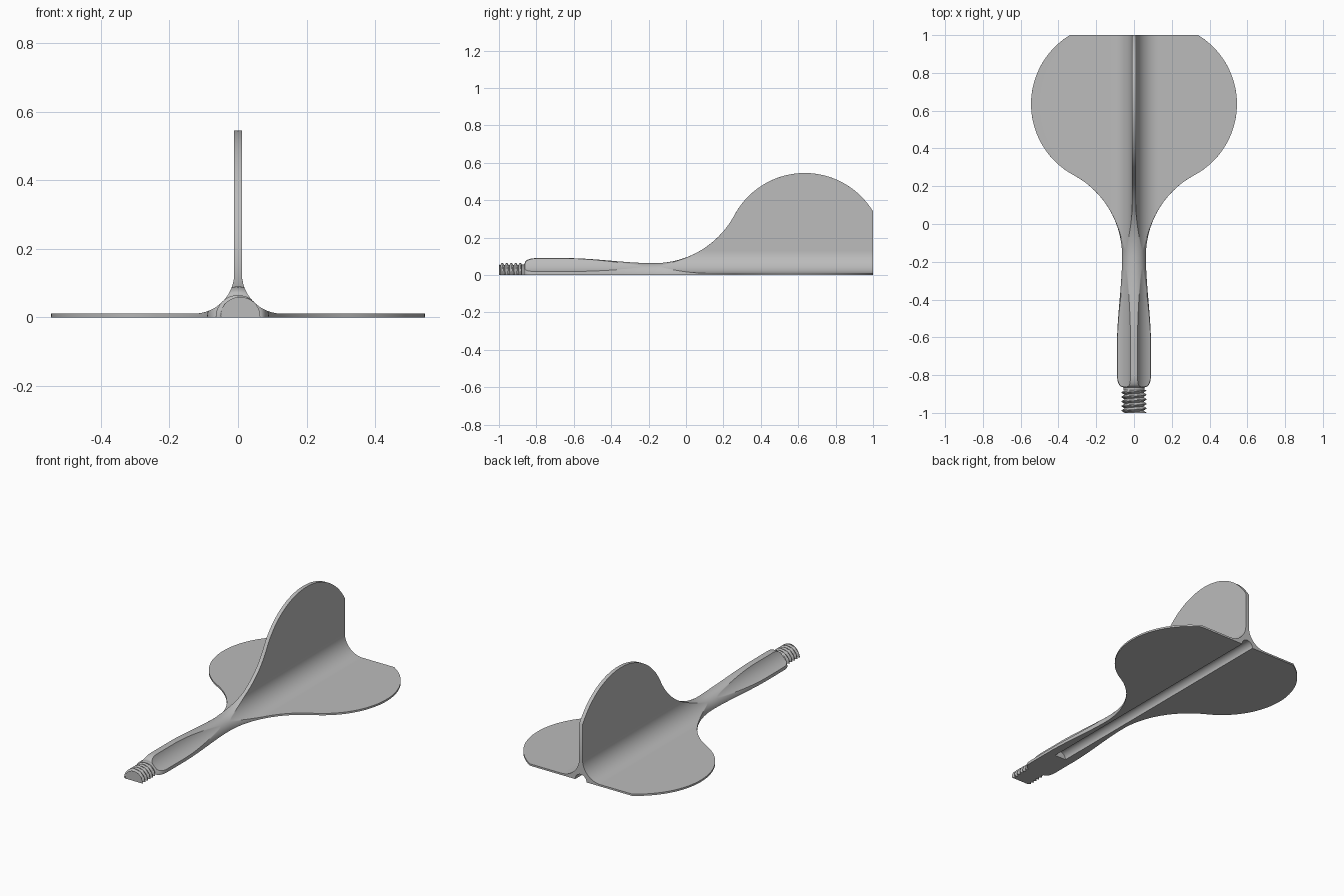
import bpy, bmesh, math

cube = bpy.data.objects.get("Cube")
if cube:
    bpy.data.objects.remove(cube, do_unlink=True)

grey = bpy.data.materials.new("plain grey")
grey.use_nodes = True
COLOUR = (0.5, 0.5, 0.5, 1)
grey.diffuse_color = COLOUR
grey.node_tree.nodes["Principled BSDF"].inputs["Base Color"].default_value = COLOUR

THICK = 0.011              # half thickness of each fin
FILLET = 0.118             # radius between neighbouring fins
CENTRE = THICK + FILLET
DIAG = CENTRE - FILLET * math.sqrt(0.5)
GROOVE_START, GROOVE = -0.65, 0.038


def loft(name, rings):
    """Skin a list of equal closed rings and cap both ends."""
    bm = bmesh.new()
    rows = [[bm.verts.new(p) for p in ring] for ring in rings]
    n = len(rows[0])
    for a, b in zip(rows, rows[1:]):
        for i in range(n):
            j = (i + 1) % n
            bm.faces.new((a[i], a[j], b[j], b[i]))
    bm.faces.new(rows[0])
    bm.faces.new(rows[-1])
    bmesh.ops.remove_doubles(bm, verts=bm.verts, dist=1e-5)
    bmesh.ops.dissolve_degenerate(bm, edges=bm.edges, dist=1e-6)
    bmesh.ops.recalc_face_normals(bm, faces=bm.faces)
    mesh = bpy.data.meshes.new(name)
    bm.to_mesh(mesh)
    bm.free()
    mesh.materials.append(grey)
    obj = bpy.data.objects.new(name, mesh)
    bpy.context.collection.objects.link(obj)
    bpy.ops.object.select_all(action='DESELECT')
    obj.select_set(True)
    bpy.context.view_layer.objects.active = obj
    bpy.ops.object.shade_smooth_by_angle(angle=math.radians(35))


def reach(y):
    """Outline radius along the length: shaft, neck, flare, round fin."""
    if y < -0.8:                                   # rounded shoulder
        return 0.065 + 0.025 * math.sqrt(max(0, 1 - ((-0.8 - y) / 0.062) ** 2))
    if y < -0.17:                                  # shaft tapering to the waist
        t = min(1, max(0, (y + 0.64) / 0.47))
        return 0.09 - 0.027 * t * t * (3 - 2 * t)
    if y < 0.258:                                  # concave flare
        return 0.549 - math.sqrt(0.486 ** 2 - (y + 0.17) ** 2)
    return 0.118 + math.sqrt(0.427 ** 2 - (y - 0.635) ** 2)


def fin_height(x):
    if x >= CENTRE:
        return THICK
    return CENTRE - math.sqrt(FILLET ** 2 - (CENTRE - x) ** 2)


def section(y, grooved):
    """Filleted three-fin cross-section trimmed to the outline radius."""
    w = reach(y)
    if w <= DIAG * math.sqrt(2):
        end, angle = w * math.sqrt(0.5), math.pi / 4
        curve = [(end, end)] * 11
    else:
        lo, hi = DIAG, w
        for _ in range(40):
            end = (lo + hi) / 2
            if math.hypot(end, fin_height(end)) < w:
                lo = end
            else:
                hi = end
        angle = math.atan2(fin_height(end), end)
        inner = min(end, CENTRE)
        xs = [end] + [inner + (DIAG - inner) * i / 10 for i in range(11)]
        curve = [(x, fin_height(x)) for x in xs[1:]]
    tip = [(w * math.cos(angle * i / 8), w * math.sin(angle * i / 8)) for i in range(9)]
    side = tip + curve
    quarter = side + [(z, x) for x, z in reversed(side[:-1])]
    top = quarter + [(-x, z) for x, z in reversed(quarter[:-1])]
    lift = GROOVE if grooved else 0
    arch = [(-GROOVE * math.cos(math.pi * i / 12), lift * math.sin(math.pi * i / 12))
            for i in range(13)]
    return [(x, y, z) for x, z in top + arch]


# Shaft and fins in one skin, with a groove under the rear part
stations = [-0.862 + 0.062 * (1 - math.cos(math.pi / 2 * i / 8)) for i in range(8)]
stations += [-0.8 + 0.15 * i / 4 for i in range(5)]
rings = [section(y, False) for y in stations]
rings += [section(GROOVE_START + (1 - GROOVE_START) * i / 130, True) for i in range(131)]
loft("shaft_and_fins", rings)


# Half-round helical thread at the front
def thread_ring(y, plain=None):
    ring = []
    for i in range(33):
        a = math.pi * i / 32
        phase = ((y + 1) / 0.024 + a / math.tau) % 1
        r = plain or 0.05 + 0.015 * min(1, 1.25 * abs(2 * phase - 1))
        ring.append((r * math.cos(a), y, r * math.sin(a)))
    return ring


threads = [thread_ring(-1 + 0.12 * i / 50) for i in range(51)]
threads += [thread_ring(-0.878, 0.055), thread_ring(-0.866, 0.055),
            thread_ring(-0.862, 0.064), thread_ring(-0.855, 0.064)]
loft("screw_thread", threads)
